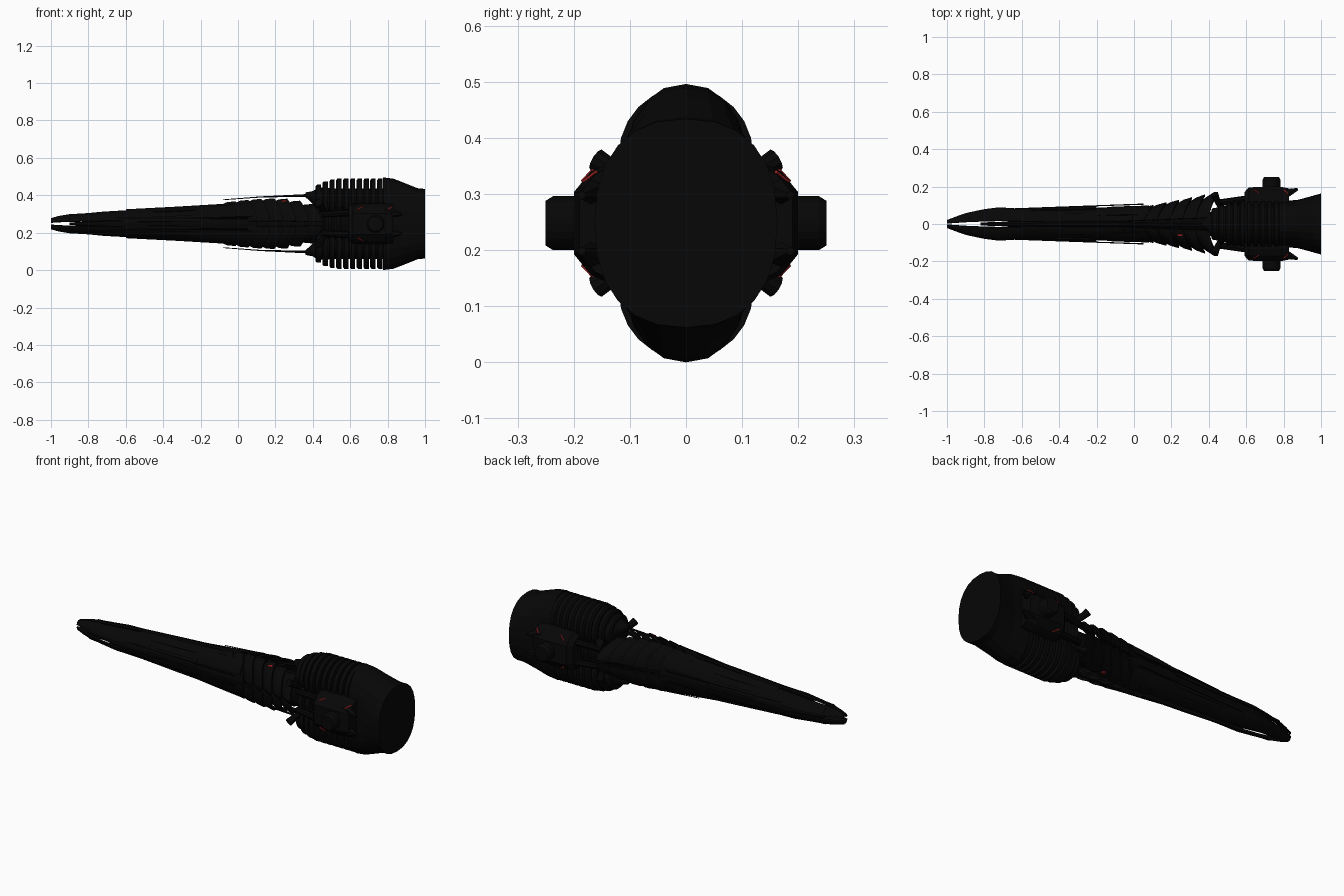
import bpy, bmesh, math
from mathutils import Vector

if "Cube" in bpy.data.objects:
    bpy.data.objects.remove(bpy.data.objects["Cube"])

ZC = 0.248  # height of the long axis


def material(name, rgb):
    m = bpy.data.materials.new(name)
    m.diffuse_color = (*rgb, 1)
    m.use_nodes = True
    m.node_tree.nodes["Principled BSDF"].inputs["Base Color"].default_value = m.diffuse_color
    return m


BLACK = material("black metal", (0.002, 0.002, 0.002))
DARK = material("deep black", (0.0014, 0.0014, 0.0014))
RED = material("red glow", (0.4, 0.02, 0.02))


def finish(name, bm, mat):
    bmesh.ops.recalc_face_normals(bm, faces=bm.faces[:])
    me = bpy.data.meshes.new(name)
    bm.to_mesh(me)
    bm.free()
    me.materials.append(mat)
    ob = bpy.data.objects.new(name, me)
    bpy.context.collection.objects.link(ob)
    return ob


def loft(bm, secs, n=20, power=1.0):
    """Closed loft along x; sections are (x, cy, cz, ry, rz)."""
    rings = []
    for x, cy, cz, ry, rz in secs:
        ring = []
        for i in range(n):
            t = 2 * math.pi * i / n
            c, s = math.cos(t), math.sin(t)
            ring.append(bm.verts.new((x, cy + ry * math.copysign(abs(c) ** power, c),
                                      cz + rz * math.copysign(abs(s) ** power, s))))
        rings.append(ring)
    for a, b in zip(rings, rings[1:]):
        for i in range(n):
            j = (i + 1) % n
            bm.faces.new((a[i], a[j], b[j], b[i]))
    bm.faces.new(rings[0])
    bm.faces.new(rings[-1])


def shell(bm, prof, a0, a1, th, sy, sz, n=6, sweep=0.0):
    """Curved plate round the axis; profile is (x, half width, half height)."""
    layers = []
    for d in (0, th):
        grid = []
        for x, ry, rz in prof:
            row = []
            for k in range(n + 1):
                t = math.radians(a0 + (a1 - a0) * k / n)
                c, s = math.cos(t), math.sin(t)
                row.append(bm.verts.new((x + sweep * c * c, sy * max(ry - d, 0.002) * c,
                                         ZC + sz * max(rz - d, 0.002) * s)))
            grid.append(row)
        layers.append(grid)
    o, i = layers
    m = len(prof) - 1
    for g in (o, i):
        for r in range(m):
            for k in range(n):
                bm.faces.new((g[r][k], g[r][k + 1], g[r + 1][k + 1], g[r + 1][k]))
    for r in range(m):
        for k in (0, n):
            bm.faces.new((o[r][k], o[r + 1][k], i[r + 1][k], i[r][k]))
    for k in range(n):
        for r in (0, m):
            bm.faces.new((o[r][k], o[r][k + 1], i[r][k + 1], i[r][k]))


def rod(bm, p, q, r1, r2, n=10):
    p, q = Vector(p), Vector(q)
    d = q - p
    mat = d.to_track_quat('Z', 'Y').to_matrix().to_4x4()
    mat.translation = (p + q) / 2
    bmesh.ops.create_cone(bm, cap_ends=True, segments=n, radius1=r1, radius2=r2,
                          depth=d.length, matrix=mat)


QUADS = [(sy, sz) for sy in (-1, 1) for sz in (-1, 1)]

# four long beak blades
blade = [(-1, .022, .03), (-.96, .038, .042), (-.9, .06, .052), (-.8, .082, .058),
         (-.72, .092, .066), (-.6, .084, .073), (-.4, .08, .083), (-.2, .084, .098), (.02, .094, .112)]
bm = bmesh.new()
for sy, sz in QUADS:
    shell(bm, blade, 14, 79, .012, sy, sz)
finish("beak_blades", bm, BLACK)

# overlapping outer plates on the blades
bm = bmesh.new()
for sy, sz in QUADS:
    for x0, x1, ry, rz, a0, a1 in ((-.9, -.5, .082, .066, 32, 62), (-.76, -.2, .09, .083, 8, 30),
                                   (-.6, -.08, .088, .098, 48, 80), (-.3, .08, .098, .118, 18, 60)):
        shell(bm, [(x0, ry * .78, rz * .8), ((x0 + x1) / 2, ry, rz * .94), (x1, ry * 1.06, rz * 1.1)],
              a0, a1, .008, sy, sz)
finish("outer_plates", bm, BLACK)

# side keel strips closing the beak behind the tip slit
bm = bmesh.new()
for sy in (-1, 1):
    loft(bm, [(-.9, sy * .04, ZC, .008, .006), (-.7, sy * .07, ZC, .012, .02),
              (-.3, sy * .072, ZC, .012, .03), (.1, sy * .08, ZC, .015, .04)], 8)
finish("side_keels", bm, DARK)

# inner spine
bm = bmesh.new()
loft(bm, [(-.82, 0, ZC, .008, .02), (-.6, 0, ZC, .016, .035), (-.3, 0, ZC, .024, .05),
          (0, 0, ZC, .035, .08), (.2, 0, ZC, .05, .095), (.4, 0, ZC, .06, .09),
          (.47, 0, ZC, .09, .09), (.7, 0, ZC, .11, .1)], 14)
finish("spine", bm, DARK)

# swept feather ribs growing toward the engine
bm = bmesh.new()
for i in range(7):
    x = -.09 + i * .069
    ry = .088 + i * .0142
    rz = (.122, .13, .136, .139, .137, .126, .108)[i]
    for sy, sz in QUADS:
        shell(bm, [(x - .02, ry * .7, rz * .78), (x + .03, ry * .9, rz * .97), (x + .075, ry, rz)],
              6, 78, .012, sy, sz, n=7, sweep=.05)
finish("feather_ribs", bm, BLACK)

# collar rings between the ribs and the engine
bm = bmesh.new()
for i in range(4):
    x = .455 + i * .045
    loft(bm, [(x, 0, ZC, .1, .1), (x + .012, 0, ZC, .128, .115), (x + .03, 0, ZC, .122, .11)], 18)
finish("collar_rings", bm, BLACK)

# upper and lower engine lobes, with separate cooling fins
core, fins = bmesh.new(), bmesh.new()
for s in (-1, 1):
    z = ZC + s * .12
    loft(core, [(.36, 0, z + s * .035, .012, .012), (.4, 0, z + s * .02, .045, .035),
                (.43, 0, z, .085, .075), (.5, 0, z, .1, .07), (.8, 0, z, .105, .07)], 18)
    for k in range(10):
        x = .415 + k * .0365
        f = (.72, .87, .95)[k] if k < 3 else 1
        loft(fins, [(x, 0, z, .108 * f, .112 * f), (x + .008, 0, z, .12 * f, .123 * f),
                    (x + .029, 0, z, .12 * f, .123 * f)], 24)
finish("engine_lobes", core, DARK)
finish("cooling_fins", fins, BLACK)

# rear hull and flat tail
bm = bmesh.new()
loft(bm, [(.775, 0, ZC, .124, .248), (.83, 0, ZC, .125, .241), (.88, 0, ZC, .13, .222),
          (.96, 0, ZC, .152, .19), (1, 0, ZC, .163, .186)], 24, .85)
finish("tail_hull", bm, BLACK)

# side engine housings: faceted outline run along x, with rear prongs
bm = bmesh.new()
outline = [(.08, -.112), (.135, -.108), (.17, -.092), (.2, -.055),
           (.2, .055), (.17, .092), (.135, .108), (.08, .112)]
for sy in (-1, 1):
    rings = [[bm.verts.new((x, sy * y * f, ZC + z * f)) for y, z in outline]
             for x, f in ((.59, .85), (.615, .98), (.78, 1), (.83, .95))]
    for a, b in zip(rings, rings[1:]):
        for i in range(8):
            j = (i + 1) % 8
            bm.faces.new((a[i], a[j], b[j], b[i]))
    bm.faces.new(rings[0])
    bm.faces.new(rings[-1])
    for sz in (-1, 1):
        rod(bm, (.79, sy * .155, ZC + sz * .06), (.875, sy * .186, ZC + sz * .05), .034, .008, 6)
finish("side_housings", bm, BLACK)

# round side drums
bm = bmesh.new()
for sy in (-1, 1):
    rod(bm, (.735, sy * .15, ZC), (.735, sy * .237, ZC), .048, .048, 20)
    rod(bm, (.735, sy * .237, ZC), (.735, sy * .25, ZC), .048, .04, 20)
finish("side_drums", bm, BLACK)

# small diagonal nozzles ahead of the housings
bm = bmesh.new()
for sy, sz in QUADS:
    rod(bm, (.46, sy * .09, ZC + sz * .07), (.43, sy * .16, ZC + sz * .113), .013, .021, 10)
finish("diagonal_nozzles", bm, BLACK)

# pipes along the engine sides
bm = bmesh.new()
for sy, sz in QUADS:
    rod(bm, (.45, sy * .115, ZC + sz * .05), (.62, sy * .135, ZC + sz * .06), .016, .02, 8)
finish("side_pipes", bm, DARK)

# thin antennas and side wires
bm = bmesh.new()
for s in (-1, 1):
    rod(bm, (-.08, 0, ZC + s * .128), (.12, 0, ZC + s * .143), .002, .003, 6)
    rod(bm, (.12, 0, ZC + s * .143), (.42, 0, ZC + s * .153), .003, .008, 6)
    for z in (-.03, .03):
        rod(bm, (-.65, s * .082, ZC + z), (.05, s * .106, ZC + z), .002, .004, 6)
finish("antennas", bm, BLACK)

# red glowing strips and sensors
bm = bmesh.new()
for sy in (-1, 1):
    for sz in (-1, 1):
        rod(bm, (.64, sy * .184, ZC + sz * .075), (.67, sy * .166, ZC + sz * .094), .0035, .0035, 6)
    rod(bm, (.80, sy * .182, ZC + .073), (.825, sy * .16, ZC + .091), .004, .004, 6)
    rod(bm, (.235, sy * .055, ZC - sy * .113), (.26, sy * .056, ZC - sy * .116), .011, .011, 8)
finish("red_lights", bm, RED)
